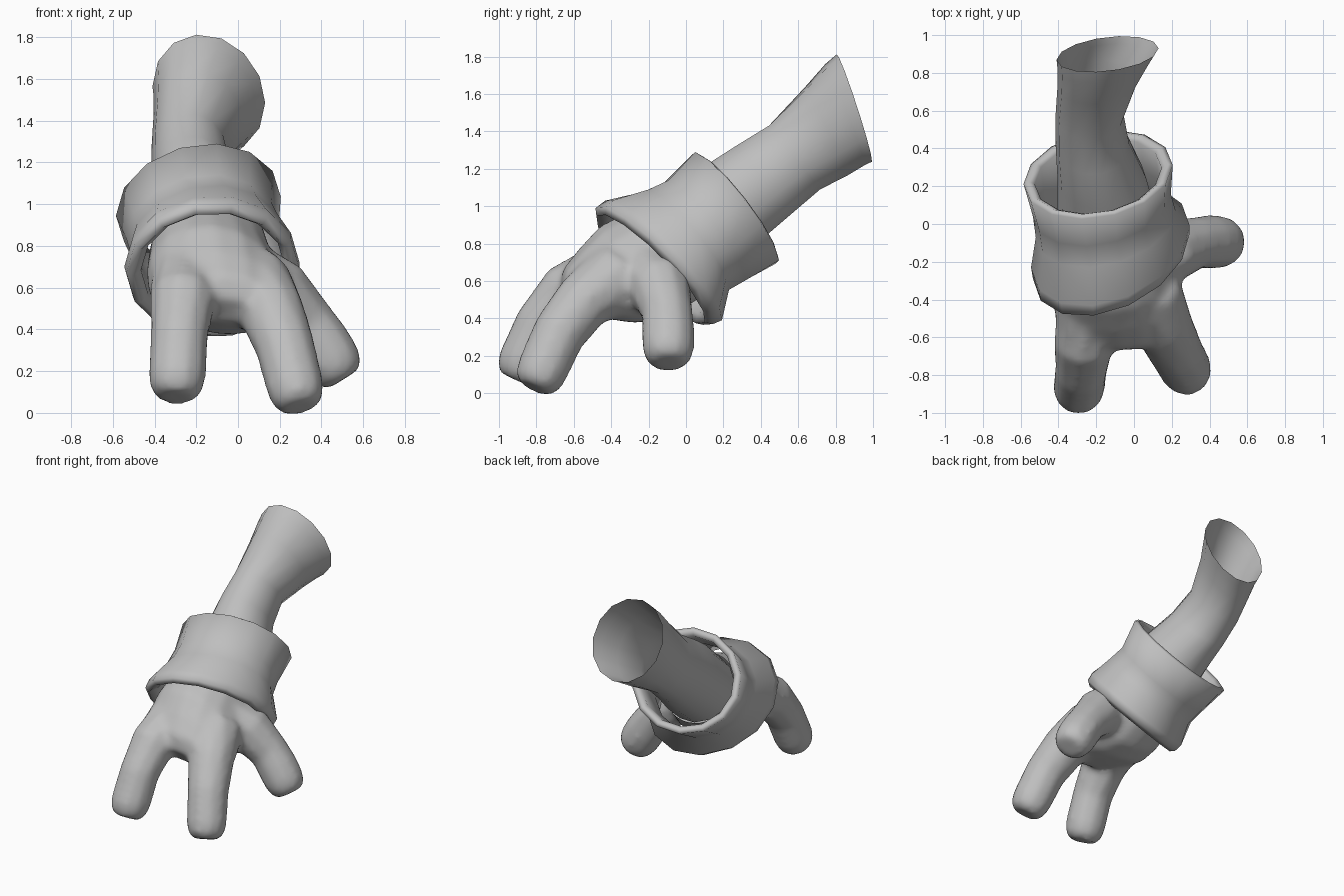
import bpy, bmesh, math
from mathutils import Vector

if "Cube" in bpy.data.objects:
    bpy.data.objects.remove(bpy.data.objects["Cube"])

grey = bpy.data.materials.new("plain grey")
grey.diffuse_color = (0.52, 0.52, 0.52, 1)
grey.use_nodes = True
grey.node_tree.nodes["Principled BSDF"].inputs["Base Color"].default_value = grey.diffuse_color


def loft(bm, rings, sides=12, caps=False, closed=False):
    """Skin a list of (centre, half-axis u, half-axis v) ellipses."""
    loops = []
    for c, u, v in rings:
        c, u, v = Vector(c), Vector(u), Vector(v)
        angles = [2 * math.pi * i / sides for i in range(sides)]
        loops.append([bm.verts.new(c + u * math.cos(a) + v * math.sin(a)) for a in angles])
    pairs = list(zip(loops, loops[1:]))
    if closed:
        pairs.append((loops[-1], loops[0]))
    for a, b in pairs:
        for i in range(sides):
            j = (i + 1) % sides
            bm.faces.new((a[i], a[j], b[j], b[i]))
    if caps:
        bm.faces.new(loops[0])
        bm.faces.new(loops[-1])


def digit(bm, path):
    """Tube through (point, radius) pairs with a blunt rounded tip."""
    pts = [Vector(p) for p, r in path]
    rings = []
    for i, (p, r) in enumerate(path):
        d = (pts[min(i + 1, len(pts) - 1)] - pts[max(i - 1, 0)]).normalized()
        u = d.cross(Vector((0, 1, 0.3))).normalized()
        v = d.cross(u)
        rings.append((pts[i], u * r, v * r))
    for step, size in ((0.065, 0.9), (0.105, 0.65)):
        rings.append((pts[-1] + d * step, u * r * size, v * r * size))
    loft(bm, rings, 10, caps=True)


def finish(name, bm):
    bmesh.ops.recalc_face_normals(bm, faces=bm.faces)
    mesh = bpy.data.meshes.new(name)
    bm.to_mesh(mesh)
    bm.free()
    mesh.materials.append(grey)
    mesh.shade_smooth()
    ob = bpy.data.objects.new(name, mesh)
    bpy.context.collection.objects.link(ob)
    return ob


# Forearm: open tube, flared at the far end, meeting the hand at the wrist
bm = bmesh.new()
loft(bm, [
    ((-.14, .90, 1.525), (.27, .03, -.04), (0, -.09, .285)),
    ((-.155, .85, 1.49), (.25, .03, -.035), (0, -.10, .27)),
    ((-.19, .75, 1.40), (.215, .02, -.02), (0, -.115, .235)),
    ((-.235, .58, 1.26), (.18, 0, 0), (0, -.14, .175)),
    ((-.22, .42, 1.145), (.195, 0, 0), (0, -.16, .18)),
    ((-.17, .24, 1.01), (.235, 0, 0), (0, -.16, .20)),
    ((-.14, .03, .835), (.265, 0, 0), (0, -.16, .193)),
], 14)
finish("forearm", bm)

# Cuff: waisted sleeve with rolled rims and a close inner wall
outer = [
    ((-.12, -.17, .68), (.415, .12, .01), (0, -.295, .32)),
    ((-.125, -.12, .71), (.42, .11, .01), (0, -.295, .33)),
    ((-.15, .00, .815), (.37, .07, .03), (0, -.22, .275)),
    ((-.17, .10, .865), (.365, .06, .03), (0, -.21, .275)),
    ((-.19, .262, .99), (.395, .05, .045), (0, -.23, .297)),
]


def inset(ring, k, shift=0.0):
    c, u, v = ring
    axis = Vector((0, .77, .64)) * shift
    return Vector(c) + axis, Vector(u) * k, Vector(v) * k


rings = outer + [inset(outer[4], .93, .012), inset(outer[4], .85, -.01)]
rings += [inset(outer[3], .92), inset(outer[2], .92)]
rings += [inset(outer[0], .83, .02), inset(outer[0], .92, -.025)]
bm = bmesh.new()
loft(bm, rings, 14, closed=True)
finish("cuff", bm)

# Hand: palm, two fingers and a thumb fused into one soft surface
bm = bmesh.new()
loft(bm, [
    ((-.145, .16, .94), (.25, 0, 0), (0, -.16, .195)),
    ((-.14, .03, .835), (.272, 0, 0), (0, -.165, .20)),
    ((-.13, -.13, .73), (.30, .02, -.02), (0, -.19, .235)),
    ((-.11, -.29, .645), (.33, .02, -.03), (0, -.17, .25)),
    ((-.09, -.42, .575), (.345, 0, -.03), (0, -.15, .20)),
    ((-.07, -.54, .53), (.32, 0, -.03), (0, -.12, .13)),
    ((-.06, -.62, .49), (.24, 0, -.02), (0, -.05, .06)),
], 16, caps=True)
digit(bm, [((-.25, -.42, .64), .18), ((-.265, -.64, .54), .16),
           ((-.28, -.78, .37), .14), ((-.292, -.87, .17), .14)])
digit(bm, [((.06, -.36, .62), .2), ((.16, -.55, .49), .16),
           ((.225, -.68, .32), .145), ((.275, -.77, .12), .14)])
digit(bm, [((.06, -.20, .62), .2), ((.20, -.14, .57), .17),
           ((.33, -.10, .43), .14), ((.40, -.095, .33), .145), ((.45, -.095, .25), .143)])
blank = finish("hand_blank", bm)
fuse = blank.modifiers.new("fuse", 'REMESH')
fuse.mode = 'VOXEL'
fuse.voxel_size = 0.022
soften = blank.modifiers.new("soften", 'SMOOTH')
soften.factor = 0.5
soften.iterations = 10

# Trim the hand open at the wrist so it runs on into the forearm
fused = blank.evaluated_get(bpy.context.evaluated_depsgraph_get())
bm = bmesh.new()
bm.from_mesh(fused.to_mesh())
fused.to_mesh_clear()
bmesh.ops.bisect_plane(bm, geom=bm.verts[:] + bm.edges[:] + bm.faces[:],
                       plane_co=(-.14, .03, .835), plane_no=(0, .77, .64), clear_outer=True)
bpy.data.objects.remove(blank)
finish("hand", bm)
